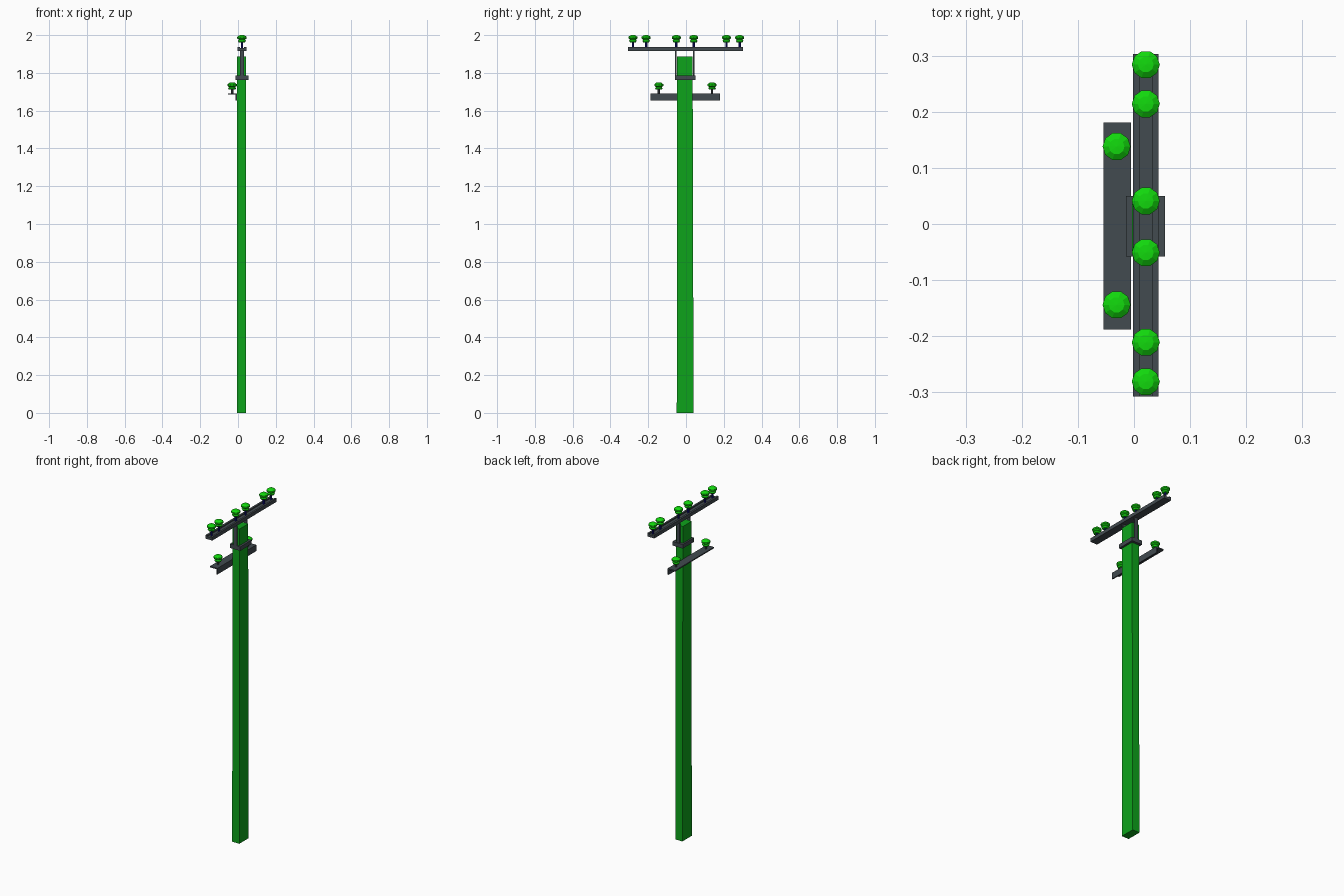
import bpy, bmesh, math

if "Cube" in bpy.data.objects:
    bpy.data.objects.remove(bpy.data.objects["Cube"])

def material(name, rgb):
    m = bpy.data.materials.new(name)
    m.diffuse_color = (*rgb, 1)
    m.use_nodes = True
    m.node_tree.nodes["Principled BSDF"].inputs["Base Color"].default_value = m.diffuse_color
    return m

POLE = material("pole_green", (0.004, 0.37, 0.011))
GLASS = material("insulator_green", (0.006, 0.70, 0.004))
STEEL = material("dark_steel", (0.054, 0.069, 0.079))
PIN = material("pin_blue", (0.005, 0.005, 0.25))

def finish(name, bm, mat):
    bmesh.ops.recalc_face_normals(bm, faces=bm.faces[:])
    me = bpy.data.meshes.new(name)
    bm.to_mesh(me)
    bm.free()
    me.materials.append(mat)
    ob = bpy.data.objects.new(name, me)
    bpy.context.collection.objects.link(ob)
    return ob

def box(name, x, y, z, mat, top_y=None):
    bm = bmesh.new()
    bmesh.ops.create_cube(bm, size=1)
    for v in bm.verts:
        yy = top_y if top_y and v.co.z > 0 else y
        v.co = (x[v.co.x > 0], yy[v.co.y > 0], z[v.co.z > 0])
    return finish(name, bm, mat)

def extrude_y(name, profile, y0, y1, mat):
    bm = bmesh.new()
    face = bm.faces.new([bm.verts.new((x, y0, z)) for x, z in profile])
    new = bmesh.ops.extrude_face_region(bm, geom=[face])["geom"]
    bmesh.ops.translate(bm, vec=(0, y1 - y0, 0),
                        verts=[g for g in new if isinstance(g, bmesh.types.BMVert)])
    # put the starting cap back if the extrusion consumed it
    bmesh.ops.holes_fill(bm, edges=[e for e in bm.edges if e.is_boundary], sides=0)
    return finish(name, bm, mat)

def lathe(name, profile, loc, mat, sides):
    bm = bmesh.new()
    vs = [bm.verts.new((r, 0, z)) for r, z in profile]
    es = [bm.edges.new(p) for p in zip(vs, vs[1:])]
    bmesh.ops.spin(bm, geom=vs + es, axis=(0, 0, 1), cent=(0, 0, 0),
                   angle=2 * math.pi, steps=sides)
    bmesh.ops.remove_doubles(bm, verts=bm.verts[:], dist=1e-5)
    ob = finish(name, bm, mat)
    ob.location = loc
    return ob

def insulator(name, x, y, base, pin_h, pin_mat):
    lathe(name + "_pin", [(0, -0.004), (0.006, -0.004), (0.006, pin_h + 0.004), (0, pin_h + 0.004)],
          (x, y, base), pin_mat, 8)
    lathe(name, [(0, 0), (0.017, 0), (0.021, 0.008), (0.016, 0.014), (0.025, 0.020),
                 (0.025, 0.029), (0.014, 0.037), (0, 0.038)],
          (x, y, base + pin_h), GLASS, 10)

# Tapered post
box("pole", (-0.004, 0.043), (-0.049, 0.040), (0, 1.887), POLE, top_y=(-0.048, 0.035))

# Clamp around the post and straps up to the top arm
box("clamp", (-0.014, 0.055), (-0.058, 0.050), (1.763, 1.787), STEEL)
for i, y in enumerate([(-0.058, -0.051), (0.038, 0.045)]):
    box(f"strap_{i}", (0.010, 0.033), y, (1.765, 1.925), STEEL)

# Top arm: shallow channel
extrude_y("top_arm", [(-0.002, 1.917), (0.044, 1.917), (0.044, 1.938), (0.033, 1.938),
                      (0.033, 1.932), (0.010, 1.932), (0.010, 1.938), (-0.002, 1.938)],
          -0.307, 0.303, STEEL)

# Lower arm: angle section
extrude_y("lower_arm", [(-0.054, 1.692), (-0.005, 1.692), (-0.005, 1.655), (-0.012, 1.655),
                        (-0.012, 1.685), (-0.054, 1.685)], -0.188, 0.181, STEEL)

# Insulators
for i, y in enumerate([-0.281, -0.211, -0.051, 0.041, 0.214, 0.284]):
    insulator(f"top_insulator_{i}", 0.021, y, 1.932, 0.030, PIN)
for i, y in enumerate([-0.144, 0.138]):
    insulator(f"lower_insulator_{i}", -0.031, y, 1.692, 0.019, STEEL)
